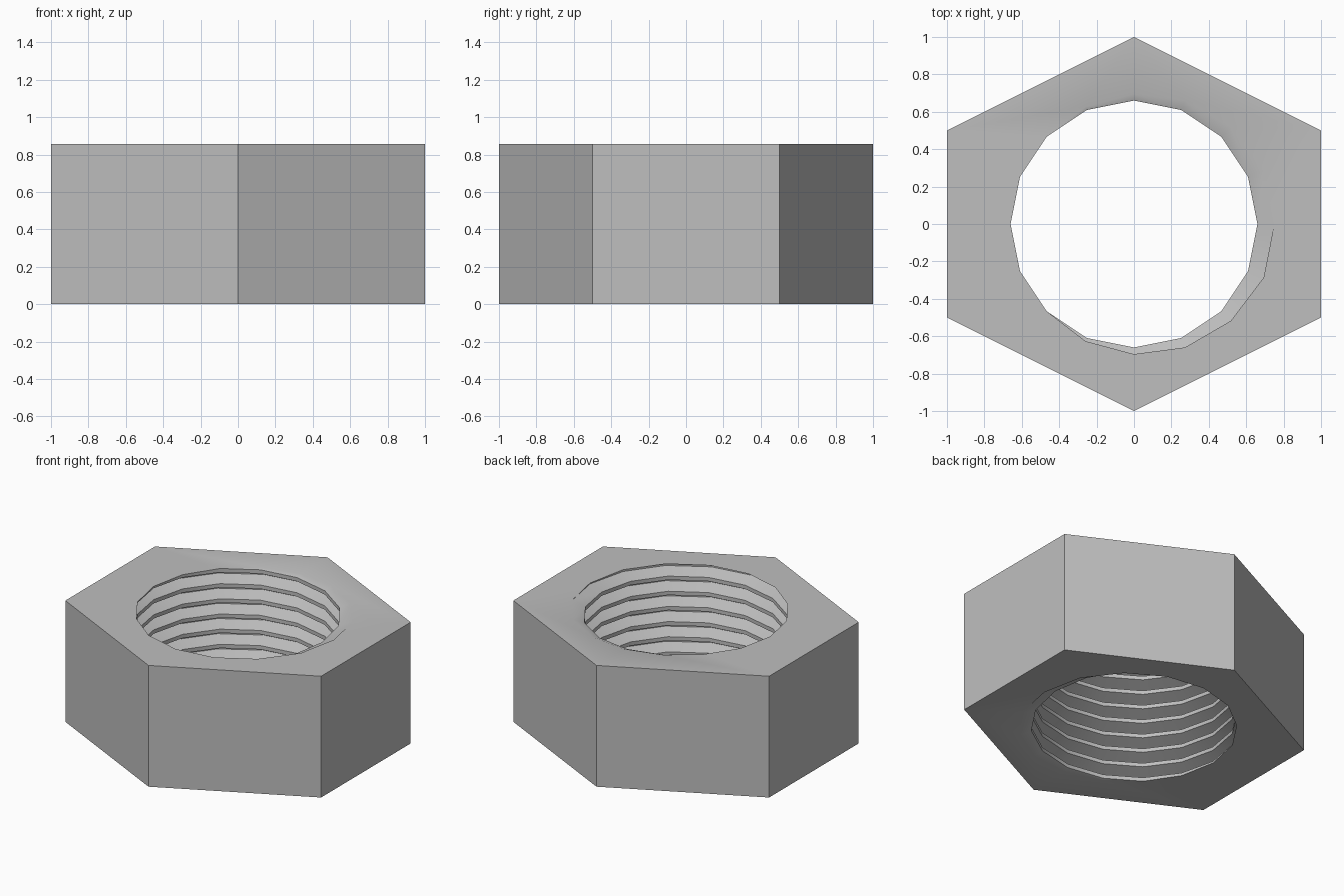
import bpy, bmesh, math

cube = bpy.data.objects.get("Cube")
if cube:
    bpy.data.objects.remove(cube, do_unlink=True)

HEIGHT = 0.857
TURNS = 8
PITCH = HEIGHT / TURNS
SIDES = 16
CREST, ROOT = 0.66, 0.75
# One thread period: (fraction of pitch, radius)
PROFILE = [(-1 / 16, ROOT), (1 / 16, ROOT), (3 / 8, CREST), (5 / 8, CREST)]
HEXAGON = [(0, 1), (-1, 0.5), (-1, -0.5), (0, -1), (1, -0.5), (1, 0.5)]

bm = bmesh.new()

# Helical thread, longer than the nut at both ends
columns = []
for i in range(SIDES):
    a = math.tau * i / SIDES
    columns.append([
        bm.verts.new((r * math.cos(a), r * math.sin(a), PITCH * (k + f + i / SIDES)))
        for k in range(-3, TURNS + 3) for f, r in PROFILE])
for i in range(SIDES):
    here, after = columns[i], columns[(i + 1) % SIDES]
    # The last column joins the first one a full turn higher
    shift = len(PROFILE) if i == SIDES - 1 else 0
    for j in range(len(here) - 1 - shift):
        bm.faces.new((here[j], here[j + 1], after[j + 1 + shift], after[j + shift]))

# Trim the thread level with both ends
for z, side in ((0, -1), (HEIGHT, 1)):
    bmesh.ops.bisect_plane(bm, geom=bm.verts[:] + bm.edges[:] + bm.faces[:], dist=1e-5,
                           plane_co=(0, 0, z), plane_no=(0, 0, side), clear_outer=True)
bmesh.ops.delete(bm, geom=[v for v in bm.verts if not v.link_faces], context='VERTS')

# Hexagonal outer walls
low, high = [[bm.verts.new((x, y, z)) for x, y in HEXAGON] for z in (0, HEIGHT)]
for i in range(6):
    n = (i + 1) % 6
    bm.faces.new((low[i], low[n], high[n], high[i]))

# End faces between the hexagon and the thread
for z in (0, HEIGHT):
    rim = [e for e in bm.edges if e.is_boundary and all(abs(v.co.z - z) < 1e-4 for v in e.verts)]
    bmesh.ops.triangle_fill(bm, edges=rim, use_beauty=True, normal=(0, 0, 1 if z else -1))
bmesh.ops.recalc_face_normals(bm, faces=bm.faces[:])

mesh = bpy.data.meshes.new("hex_nut")
bm.to_mesh(mesh)
bm.free()
nut = bpy.data.objects.new("hex_nut", mesh)
bpy.context.collection.objects.link(nut)

# Plain grey metal
grey = bpy.data.materials.new("light_grey")
grey.use_nodes = True
colour = (0.52, 0.52, 0.52, 1)
grey.diffuse_color = colour
grey.node_tree.nodes["Principled BSDF"].inputs["Base Color"].default_value = colour
mesh.materials.append(grey)

bpy.ops.object.select_all(action='DESELECT')
nut.select_set(True)
bpy.context.view_layer.objects.active = nut
bpy.ops.object.shade_smooth_by_angle(angle=math.radians(30))
